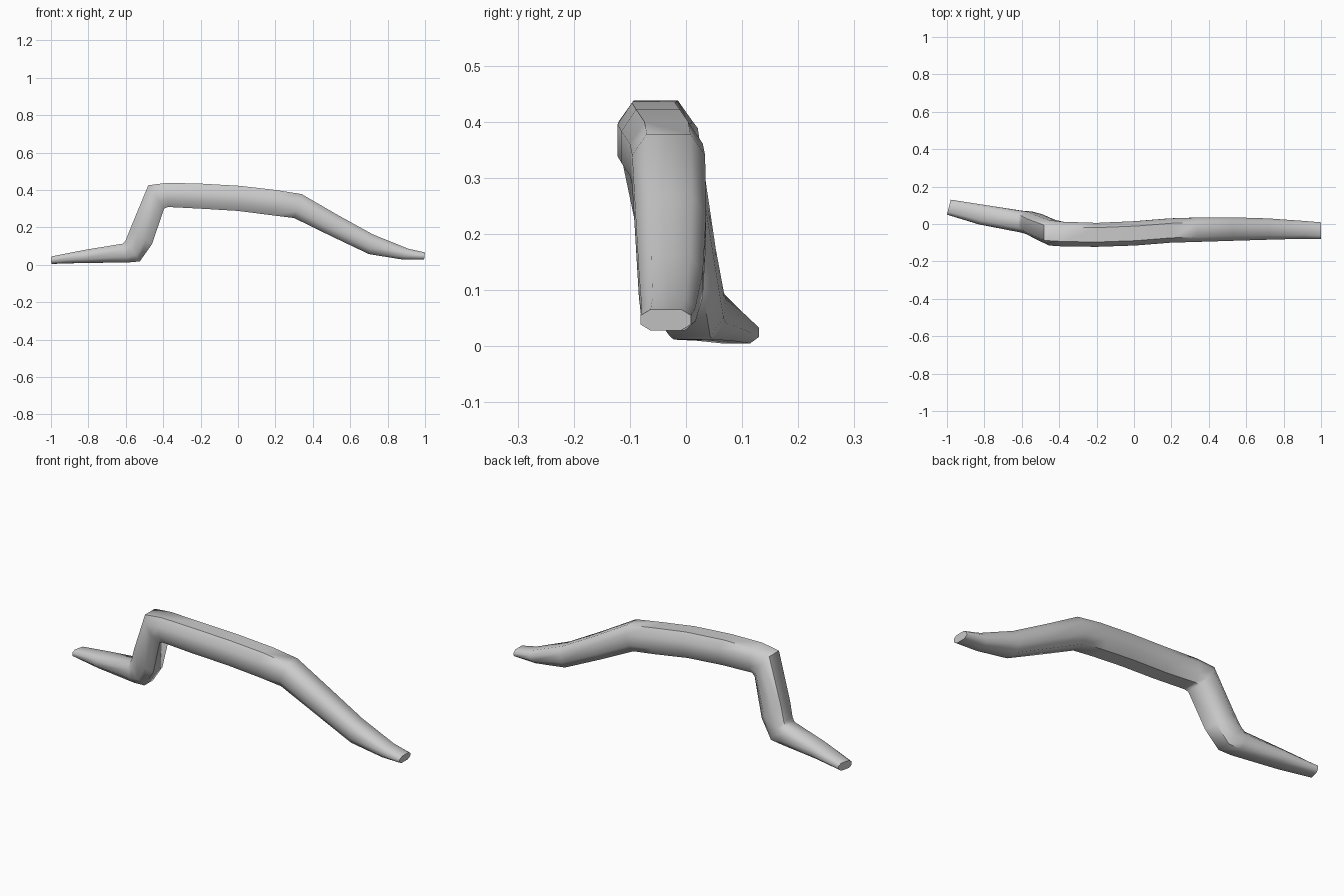
import bpy, bmesh, math
from mathutils import Vector

if "Cube" in bpy.data.objects:
    bpy.data.objects.remove(bpy.data.objects["Cube"], do_unlink=True)

# Plain grey material
mat = bpy.data.materials.new("light_grey")
mat.use_nodes = True
grey = (0.6, 0.6, 0.6, 1)
mat.diffuse_color = grey
mat.node_tree.nodes["Principled BSDF"].inputs["Base Color"].default_value = grey

# Sections along the bar: top x, top z, bottom x, bottom z, centre y, half width
sections = [
    (-0.99, 0.045, -0.99, 0.005, 0.09, 0.04),
    (-0.81, 0.08, -0.82, 0.01, 0.05, 0.052),
    (-0.615, 0.113, -0.59, 0.012, 0.013, 0.058),
    (-0.60, 0.132, -0.525, 0.018, 0.007, 0.06),
    (-0.573, 0.2, -0.46, 0.11, -0.01, 0.063),
    (-0.48, 0.425, -0.395, 0.3, -0.047, 0.068),
    (-0.38, 0.438, -0.375, 0.309, -0.054, 0.066),
    (-0.2, 0.434, -0.2, 0.3, -0.058, 0.064),
    (0.01, 0.422, 0.0, 0.288, -0.05, 0.065),
    (0.2, 0.4, 0.18, 0.265, -0.035, 0.065),
    (0.34, 0.378, 0.3, 0.25, -0.031, 0.065),
    (0.53, 0.268, 0.49, 0.157, -0.027, 0.063),
    (0.72, 0.163, 0.7, 0.057, -0.027, 0.057),
    (0.91, 0.086, 0.88, 0.028, -0.031, 0.048),
    (1.0, 0.066, 0.995, 0.028, -0.036, 0.045),
]

# Rounded eight-sided cross-section
corners = [(0.6, 1), (1, 0.42), (1, -0.42), (0.6, -1)]
corners += [(-u, v) for u, v in reversed(corners)]

bm = bmesh.new()
rings = []
for i, (tx, tz, bx, bz, cy, half) in enumerate(sections):
    top, bottom = Vector((tx, cy, tz)), Vector((bx, cy, bz))
    skew = 0.25 if i < 2 else 0
    side = Vector((skew * half, half, 0))
    rings.append([bm.verts.new((top + bottom) / 2 + side * u + (top - bottom) / 2 * v)
                  for u, v in corners])

# Skin between neighbouring sections, then close both ends
n = len(corners)
for a, b in zip(rings, rings[1:]):
    for k in range(n):
        bm.faces.new((a[k], a[(k + 1) % n], b[(k + 1) % n], b[k]))
bm.faces.new(rings[0])
bm.faces.new(rings[-1])
bmesh.ops.recalc_face_normals(bm, faces=bm.faces)

mesh = bpy.data.meshes.new("bent_bar")
bm.to_mesh(mesh)
bm.free()
mesh.materials.append(mat)
bar = bpy.data.objects.new("bent_bar", mesh)
bpy.context.collection.objects.link(bar)

bpy.context.view_layer.objects.active = bar
bar.select_set(True)
bpy.ops.object.shade_smooth_by_angle(angle=math.radians(55))
